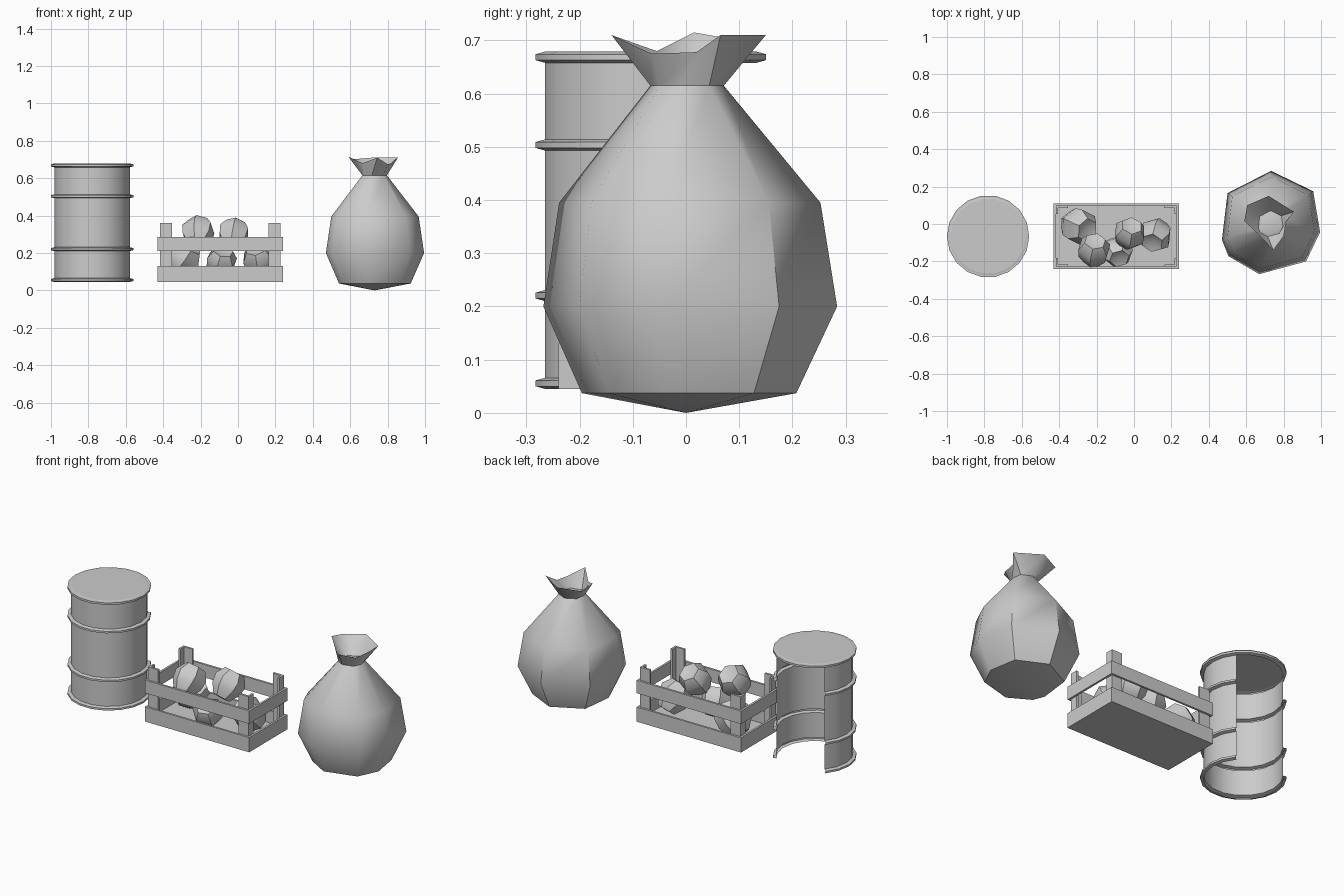
import bpy, math
from math import sin, cos, radians, tau
from mathutils import Vector, Euler

if "Cube" in bpy.data.objects:
    bpy.data.objects.remove(bpy.data.objects["Cube"])


def make(name, verts, faces, angle=35):
    me = bpy.data.meshes.new(name)
    me.from_pydata(verts, [], faces)
    me.shade_smooth()
    me.set_sharp_from_angle(angle=radians(angle))
    me.update()
    ob = bpy.data.objects.new(name, me)
    bpy.context.collection.objects.link(ob)
    return ob


def loft(name, rings, bottom=None, top=None, skip=lambda row, seg: False, angle=35):
    """Skin equal-sized rings from bottom to top, with optional end points."""
    n = len(rings[0])
    verts = [v for r in rings for v in r]
    faces = []
    for i in range(len(rings) - 1):
        for j in range(n):
            k = (j + 1) % n
            if not skip(i, j):
                faces.append((i*n + j, i*n + k, (i+1)*n + k, (i+1)*n + j))
    if bottom:
        verts.append(bottom)
        faces += [((j+1) % n, j, len(verts) - 1) for j in range(n)]
    if top:
        verts.append(top)
        o = (len(rings) - 1) * n
        faces += [(o + j, o + (j+1) % n, len(verts) - 1) for j in range(n)]
    return make(name, verts, faces, angle)


def circle(r, z, n, cx=0, cy=0):
    return [(cx + r*cos(tau*j/n), cy + r*sin(tau*j/n), z) for j in range(n)]


def box(name, x0, x1, y0, y1, z0, z1):
    v = [(x, y, z) for z in (z0, z1) for x, y in ((x0, y0), (x1, y0), (x1, y1), (x0, y1))]
    f = [(3, 2, 1, 0), (4, 5, 6, 7)] + [(j, (j+1) % 4, (j+1) % 4 + 4, j + 4) for j in range(4)]
    return make(name, v, f)


# Ribbed drum: open bottom, back wall cut away below the top rim
prof = []
for z in (0.045, 0.210, 0.493, 0.658):
    prof += [(0.202, z), (0.22, z + 0.005), (0.22, z + 0.016), (0.202, z + 0.021)]
loft("drum", [circle(r, z, 18, -0.78, -0.066) for r, z in prof],
     skip=lambda row, seg: row < 12 and 2 <= seg <= 6)
n = 18
make("drum_lid", circle(0.22, 0.677, n, -0.78, -0.066), [tuple(range(n))])

# Crate: floor, slats on four sides, L-shaped corner posts
cx, cy, hx, hy, t = -0.095, -0.065, 0.335, 0.175, 0.012
box("crate_floor", cx - hx, cx + hx, cy - hy, cy + hy, 0.045, 0.058)
for level, z0, z1 in (("lower", 0.045, 0.13), ("upper", 0.21, 0.285)):
    for s in (-1, 1):
        a, b = sorted((cy + s*hy, cy + s*(hy - t)))
        box(level + "_long_slat", cx - hx, cx + hx, a, b, z0, z1)
        a, b = sorted((cx + s*hx, cx + s*(hx - t)))
        box(level + "_end_slat", a, b, cy - hy + t, cy + hy - t, z0, z1)
for sx in (-1, 1):
    for sy in (-1, 1):
        ox, oy = cx + sx*(hx - t), cy + sy*(hy - t)
        for name, lx, ly in (("post_long_side", 0.065, t), ("post_end_side", t, 0.045)):
            x0, x1 = sorted((ox, ox - sx*lx))
            y0, y1 = sorted((oy, oy - sy*ly))
            box(name, x0, x1, y0, y1, 0.058, 0.36)

# Chunky six-sided produce piled in the crate
for loc, rot, s in (((-0.30, -0.01, 0.165), (35, 20, 40), 1.08),
                    ((-0.215, -0.145, 0.305), (-40, 15, 10), 0.98),
                    ((-0.09, -0.145, 0.15), (20, -30, 70), 0.9),
                    ((-0.025, -0.055, 0.295), (-30, 25, 20), 0.95),
                    ((0.115, -0.055, 0.16), (30, -25, 15), 1.0)):
    ob = loft("produce", [circle(r, z, 6) for r, z in
                          ((0.05, -0.08), (0.085, -0.025), (0.092, 0.03), (0.06, 0.08))],
              bottom=(0, 0, -0.083), top=(0, 0, 0.06), angle=50)
    ob.location, ob.scale = loc, (s, s, s)
    ob.rotation_euler = Euler([radians(a) for a in rot])

# Sack: eight irregular sides, pinched neck and ragged open mouth
bx = 0.73
belly = [(-0.26, -0.085), (-0.225, -0.172), (-0.06, -0.268), (0.19, -0.2),
         (0.265, -0.043), (0.228, 0.175), (0.003, 0.284), (-0.23, 0.165)]
mouth = [(-0.14, 0.015, 0.715), (-0.065, -0.055, 0.68), (0.015, -0.14, 0.71), (0.07, -0.065, 0.675),
         (0.085, 0.02, 0.678), (0.125, 0.065, 0.71), (-0.01, 0.15, 0.71), (-0.125, 0.1, 0.7)]
rings = [[(bx + x*s, y*s, z) for x, y in belly]
         for s, z in ((0.73, 0.037), (1.0, 0.2), (0.89, 0.395), (0.25, 0.615))]
rings.append([(bx + x, y, z) for x, y, z in mouth])
loft("sack", rings, bottom=(bx, 0, 0), angle=48)
make("sack_mouth_fill", rings[3] + [(bx, 0, 0.635)], [(j, (j+1) % 8, 8) for j in range(8)], 60)
